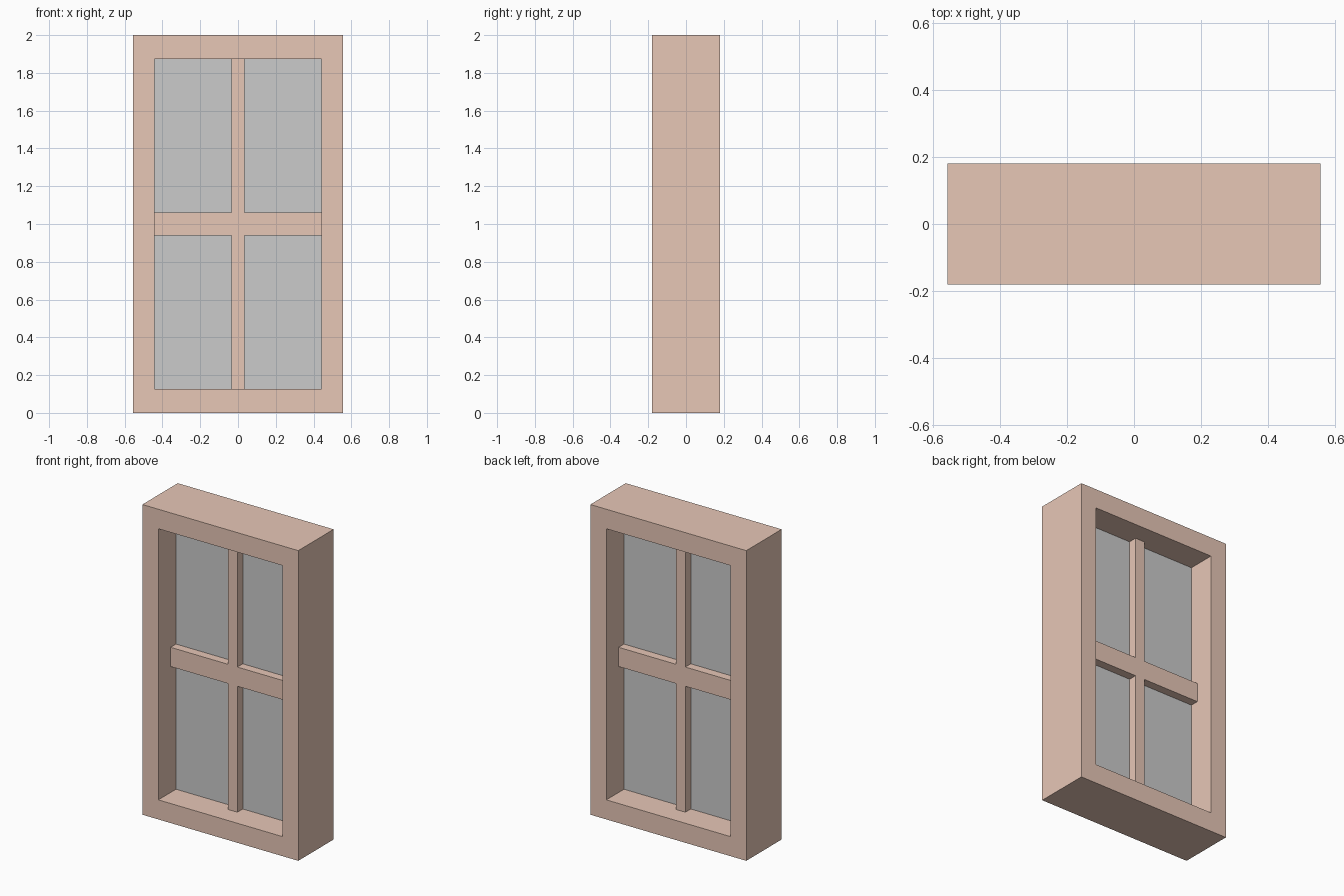
import bpy, bmesh, math

if "Cube" in bpy.data.objects:
    bpy.data.objects.remove(bpy.data.objects["Cube"])

HALF_W, HEIGHT, DEPTH = 0.556, 2.0, 0.36
OPEN_X, OPEN_Z0, OPEN_Z1 = 0.442, 0.126, 1.874
BAR_X, BAR_Z0, BAR_Z1, BAR_DEPTH = 0.034, 0.938, 1.062, 0.11

wood = bpy.data.materials.new("wood")
wood.diffuse_color = (0.80, 0.57, 0.47, 1.0)
wood.use_nodes = True
wood.node_tree.nodes["Principled BSDF"].inputs["Base Color"].default_value = wood.diffuse_color


def panel(name, xs, zs, keep, depth=0.0, mat=None):
    """Fill chosen cells of a 3x3 grid in the XZ plane, extrude along y, clean flat faces."""
    bm = bmesh.new()
    v = [[bm.verts.new((x, -depth / 2, z)) for x in xs] for z in zs]
    for j in range(3):
        for i in range(3):
            if keep(i, j):
                bm.faces.new((v[j][i], v[j][i + 1], v[j + 1][i + 1], v[j + 1][i]))
    loose = [w for w in bm.verts if not w.link_faces]
    bmesh.ops.delete(bm, geom=loose, context='VERTS')
    if depth:
        ext = bmesh.ops.extrude_face_region(bm, geom=bm.faces[:], use_keep_orig=True)
        moved = [g for g in ext["geom"] if isinstance(g, bmesh.types.BMVert)]
        bmesh.ops.translate(bm, verts=moved, vec=(0, depth, 0))
        bmesh.ops.recalc_face_normals(bm, faces=bm.faces[:])
        bmesh.ops.dissolve_limit(bm, angle_limit=math.radians(1),
                                 verts=bm.verts[:], edges=bm.edges[:])
    me = bpy.data.meshes.new(name)
    bm.to_mesh(me)
    bm.free()
    if mat:
        me.materials.append(mat)
    ob = bpy.data.objects.new(name, me)
    bpy.context.collection.objects.link(ob)
    return ob


# Outer frame: every cell except the middle opening
panel("window_frame", (-HALF_W, -OPEN_X, OPEN_X, HALF_W), (0, OPEN_Z0, OPEN_Z1, HEIGHT),
      lambda i, j: (i, j) != (1, 1), DEPTH, wood)

# Cross-shaped glazing bars and the four panes share one grid
xs = (-OPEN_X, -BAR_X, BAR_X, OPEN_X)
zs = (OPEN_Z0, BAR_Z0, BAR_Z1, OPEN_Z1)
panel("glazing_bars", xs, zs, lambda i, j: i == 1 or j == 1, BAR_DEPTH, wood)
panel("glass_panes", xs, zs, lambda i, j: i != 1 and j != 1)
